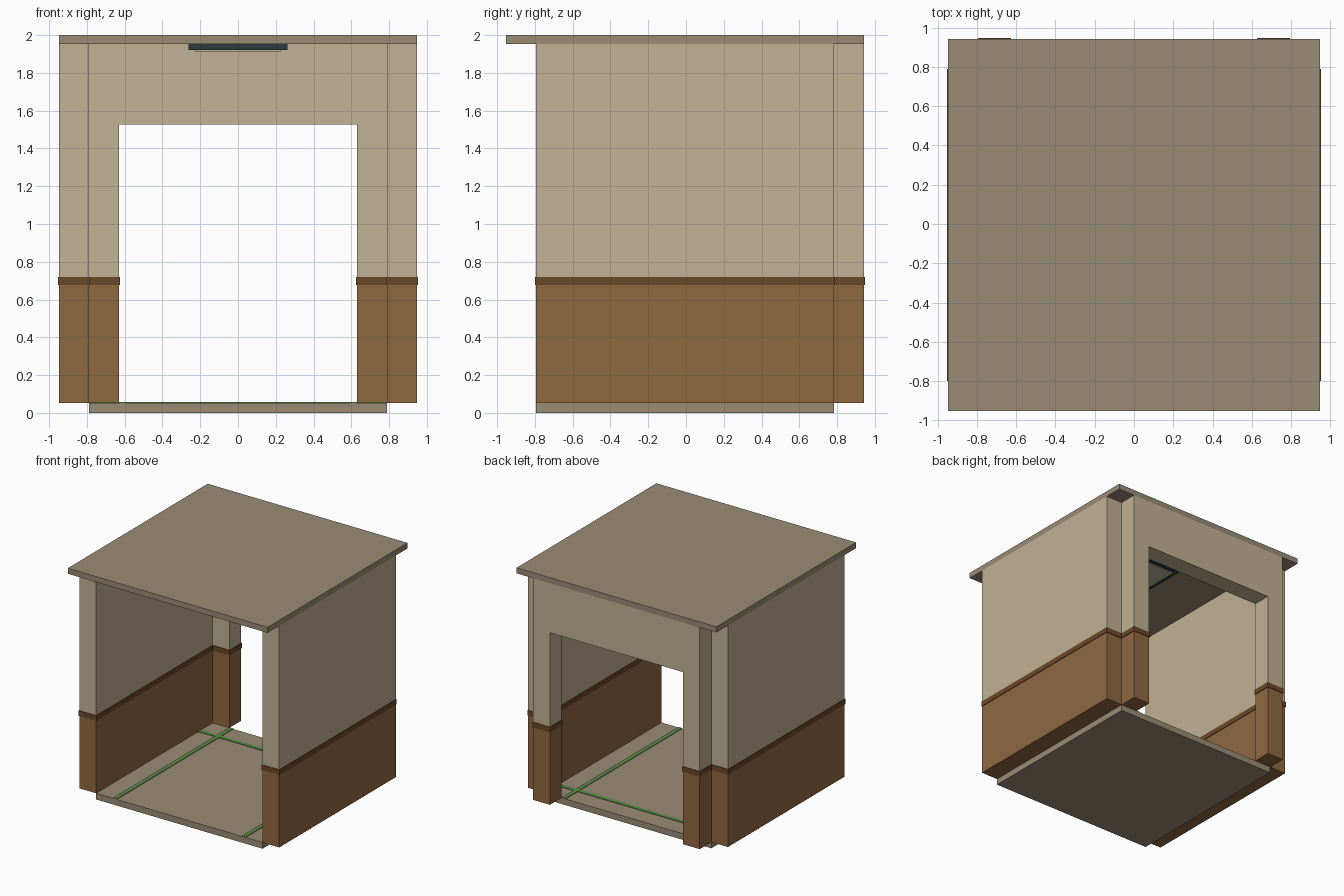
import bpy
import bmesh

if "Cube" in bpy.data.objects:
    bpy.data.objects.remove(bpy.data.objects["Cube"])


def material(name, rgb):
    m = bpy.data.materials.new(name)
    m.diffuse_color = (*rgb, 1.0)
    m.use_nodes = True
    m.node_tree.nodes["Principled BSDF"].inputs["Base Color"].default_value = m.diffuse_color
    return m


STONE = material("taupe stone", (0.323, 0.262, 0.178))
PLASTER = material("beige plaster", (0.539, 0.445, 0.301))
WOOD = material("brown wood", (0.275, 0.138, 0.051))
TRIM = material("dark wood trim", (0.147, 0.065, 0.022))
SLATE = material("dark slate", (0.025, 0.040, 0.051))
PANEL = material("pale lamp panel", (0.500, 0.480, 0.330))
GREEN = material("green strip", (0.110, 0.270, 0.060))


def box(name, x, y, z, mat):
    """Axis-aligned box from (min, max) ranges."""
    bm = bmesh.new()
    bmesh.ops.create_cube(bm, size=1)
    for v in bm.verts:
        v.co = [r[0] if c < 0 else r[1] for c, r in zip(v.co, (x, y, z))]
    me = bpy.data.meshes.new(name)
    bm.to_mesh(me)
    bm.free()
    me.materials.append(mat)
    ob = bpy.data.objects.new(name, me)
    bpy.context.collection.objects.link(ob)
    return ob


def mirrored(x, side):
    return tuple(sorted((x[0] * side, x[1] * side)))


CY = -0.005                       # centre of the room in depth
IN, OUT, DOOR = 0.789, 0.947, 0.631
FLOOR, CEIL = 0.053, 1.952
RAIL = (0.676, 0.72)
LINTEL = 1.528
FRONT, BACK, BACK_OUT = CY - IN, CY + IN, CY + OUT
E = 0.005                         # how far the rail stands out

# Floor and roof slabs
box("floor", (-IN, IN), (FRONT, BACK), (0, FLOOR), STONE)
box("roof", (-OUT, OUT), (CY - OUT, CY + OUT), (CEIL, 2.0), STONE)


def wall(name, x, y, top):
    """Wooden wainscot, projecting rail and plaster above."""
    box(name + "_wainscot", x, y, (FLOOR, RAIL[0]), WOOD)
    box(name + "_rail", (x[0] - E, x[1] + E), (y[0] - E, y[1] + E), RAIL, TRIM)
    box(name + "_plaster", x, y, (RAIL[1], top), PLASTER)


# Side walls and rear door posts
for label, side in (("left", -1), ("right", 1)):
    wall(label + "_wall", mirrored((IN, OUT), side), (FRONT, BACK), CEIL)
    wall(label + "_post", mirrored((DOOR, IN), side), (BACK, BACK_OUT), CEIL)

# Beam over the rear opening
box("lintel", (-DOOR, DOOR), (BACK, BACK_OUT), (LINTEL, CEIL), PLASTER)

# Green floor strips: one each side, one across the back
W = 0.018
S = 0.61
for label, side in (("left", -1), ("right", 1)):
    box(label + "_floor_strip", mirrored((S - W, S + W), side),
        (FRONT, BACK), (FLOOR, FLOOR + 0.005), GREEN)
box("back_floor_strip", (-IN, IN), (CY + S - W, CY + S + W),
    (FLOOR, FLOOR + 0.0045), GREEN)

# Ceiling lamp
box("lamp_frame", (-0.262, 0.262), (CY - 0.262, CY + 0.262), (1.92, CEIL), SLATE)
box("lamp_panel", (-0.228, 0.228), (CY - 0.228, CY + 0.228), (1.912, 1.92), PANEL)
